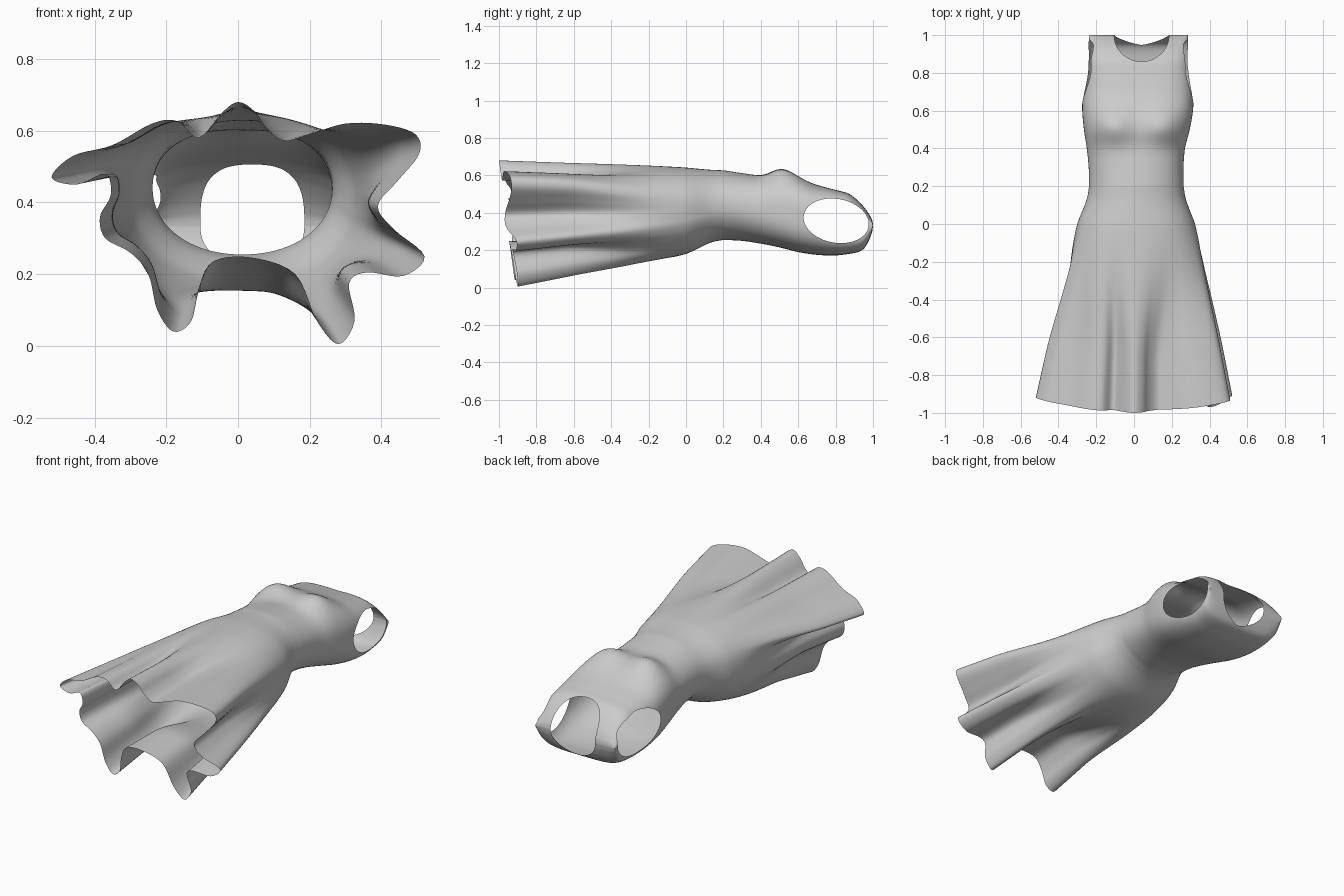
import bpy, bmesh, math
from mathutils import Vector

cube = bpy.data.objects.get("Cube")
if cube:
    bpy.data.objects.remove(cube, do_unlink=True)

N = 200             # points around the dress
SKIRT_RINGS = 60
BODICE_RINGS = 72
WAIST = 0.2

# Bodice sections: y, left x, right x, bottom z, top z, squareness
BODICE = [
    (0.20, -.238, .263, .255, .627, 2.1),
    (0.30, -.240, .262, .250, .612, 2.2),
    (0.40, -.250, .270, .235, .598, 2.4),
    (0.50, -.265, .295, .215, .598, 2.7),
    (0.60, -.274, .312, .190, .583, 2.9),
    (0.70, -.272, .315, .175, .549, 3.1),
    (0.80, -.258, .303, .172, .522, 3.6),
    (0.87, -.250, .293, .180, .502, 4.0),
    (0.92, -.244, .289, .190, .465, 4.0),
    (0.95, -.241, .287, .207, .433, 4.0),
    (0.975, -.239, .286, .245, .400, 3.8),
    (0.99, -.237, .285, .281, .373, 3.5),
    (0.997, -.236, .285, .306, .354, 3.5),
    (1.00, -.235, .285, .333, .333, 3.5),
]

# Wavy hem outline (x, z), clockwise from the top centre
HEM = [
    (0, .68), (.045, .655), (.08, .605), (.13, .572), (.2, .59),
    (.3, .62), (.41, .617), (.495, .59), (.505, .535), (.445, .46),
    (.39, .39), (.435, .325), (.52, .25), (.46, .195), (.36, .205),
    (.31, .175), (.325, .07), (.28, .005), (.22, .07), (.16, .2),
    (.04, .245), (-.07, .235), (-.11, .16), (-.13, .07), (-.18, .04),
    (-.225, .1), (-.25, .2), (-.3, .26), (-.37, .3), (-.385, .36),
    (-.355, .42), (-.37, .48), (-.45, .45), (-.52, .47), (-.46, .53),
    (-.35, .56), (-.24, .62), (-.17, .627), (-.11, .58), (-.045, .65),
]

# How far the skirt has flared, from waist (0) to hem (1)
FLARE = [(0, 0), (.05, .035), (.09, .095), (.18, .25), (.4545, .53), (.727, .775), (1, 1)]


def interp(table, x):
    """Smooth interpolation of table rows by their first column."""
    x = min(max(x, table[0][0]), table[-1][0])
    last = len(table) - 1
    k = 0
    while k < last - 1 and x > table[k + 1][0]:
        k += 1

    def slope(j, c):
        a, b = table[max(j - 1, 0)], table[min(j + 1, last)]
        return (b[c] - a[c]) / (b[0] - a[0])
    p, q = table[k], table[k + 1]
    d = q[0] - p[0]
    s = (x - p[0]) / d
    return [p[c] * (1 + 2 * s) * (1 - s) ** 2 + q[c] * s * s * (3 - 2 * s)
            + d * s * (1 - s) * ((1 - s) * slope(k, c) - s * slope(k + 1, c))
            for c in range(1, len(p))]


def section(y):
    """Centre, half sizes and squareness of the bodice at y."""
    xl, xr, zb, zt, n = interp(BODICE, y)
    return (xl + xr) / 2, (xr - xl) / 2, (zb + zt) / 2, max((zt - zb) / 2, 0), n


def other_half(v, n):
    return max(0.0, 1 - min(abs(v), 1) ** n) ** (1 / n)


def superellipse(a, n):
    """Unit squared-off circle, clockwise from the top."""
    s, c = math.sin(a), math.cos(a)
    r = (abs(s) ** n + abs(c) ** n) ** (-1 / n)
    return r * s, r * c


def bodice_point(a, y):
    xc, w, zc, h, n = section(y)
    s, c = superellipse(a, n)
    x, z = xc + w * s, zc + h * c
    if c > 0:   # broad, soft bust
        for bx in (-.12, .165):
            z += .048 * math.cos(a) * math.exp(-((x - bx) / .11) ** 2 - ((y - .515) / .088) ** 2)
    return Vector((x, y, z))


def hem_point(u):
    """Closed smooth curve through the hem outline."""
    k, t = int(u), u - int(u)
    p = [Vector(HEM[(k + j) % len(HEM)]) for j in (-1, 0, 1, 2)]
    return 0.5 * (2 * p[1] + (p[2] - p[0]) * t + (2 * p[0] - 5 * p[1] + 4 * p[2] - p[3]) * t * t
                  + (3 * p[1] - p[0] - 3 * p[2] + p[3]) * t ** 3)


def skirt_point(i, t):
    a = math.tau * i / N
    hx, hz = hem_point(len(HEM) * i / N)
    # Hem is longest at the top centre and dips on the left side fold
    y_hem = (-.915 - .125 * hz + .2 * hx * hx
             - .045 * math.exp(-((hx - .42) / .12) ** 2 - ((hz - .33) / .13) ** 2))
    # Plain bell near the waist, folds deepening towards the hem
    s, c = superellipse(a, 2.5)
    ex, ez = .01 + .505 * s, .355 + (.335 if c > 0 else .41) * c
    m = min(max((t - .14) / .64, 0), 1)
    m = m * m * (3 - 2 * m)
    f = interp(FLARE, t)[0]
    w = bodice_point(a, WAIST)
    x = w.x + (ex + (hx - ex) * m - w.x) * f
    z = w.z + (ez + (hz - ez) * m - w.z) * f
    return Vector((x, WAIST + (y_hem - WAIST) * t, z))


# Loft the whole dress from hem to shoulders
bm = bmesh.new()
rings = []
for k in range(SKIRT_RINGS, 0, -1):
    rings.append([bm.verts.new(skirt_point(i, k / SKIRT_RINGS)) for i in range(N)])
for k in range(BODICE_RINGS + 1):
    y = WAIST + (1 - WAIST) * (1 - (1 - k / BODICE_RINGS) ** 1.7)
    rings.append([bm.verts.new(bodice_point(math.tau * i / N, y)) for i in range(N)])
for r0, r1 in zip(rings, rings[1:]):
    for i in range(N):
        j = (i + 1) % N
        bm.faces.new((r0[i], r0[j], r1[j], r1[i]))

# Close the shoulder seam
bmesh.ops.remove_doubles(bm, verts=rings[-1], dist=.0005)

# Openings: armhole ellipse seen from the side, neckline seen from the top
ARM_Y, ARM_RY, ARM_RZ = .803, .174, .118
NECK_X, NECK_R = .04, .145


def arm_z(y):
    return .357 - .1 * (y - ARM_Y)


def arm_dist(p):
    return math.hypot((p.y - ARM_Y) / ARM_RY, (p.z - arm_z(p.y)) / ARM_RZ)


def neck_dist(p):
    """Deep round neckline on the front, shallow on the back."""
    depth, e = (.14, 2) if p.z > section(p.y)[2] else (.052, 1.3)
    return (abs((p.x - NECK_X) / NECK_R) ** e + abs((p.y - 1) / depth) ** e) ** (1 / e)


def snap_arm(p):
    d = arm_dist(p)
    y = ARM_Y + (p.y - ARM_Y) / d
    z = arm_z(y) + (p.z - arm_z(p.y)) / d
    xc, w, zc, h, n = section(y)
    side = 1 if p.x > xc else -1
    return Vector((xc + side * w * other_half((z - zc) / max(h, 1e-4), n), y, z))


def snap_neck(p):
    d = neck_dist(p)
    x, y = NECK_X + (p.x - NECK_X) / d, min(1, 1 + (p.y - 1) / d)
    side = 1 if p.z > section(p.y)[2] else -1
    xc, w, zc, h, n = section(y)
    return Vector((x, y, zc + side * h * other_half((x - xc) / w, n)))


def cut(inside, snap):
    """Remove the faces inside an opening and fit its rim to the outline."""
    faces = [f for f in bm.faces if inside(f.calc_center_median())]
    rim = {v for f in faces for v in f.verts}
    bmesh.ops.delete(bm, geom=faces, context='FACES')
    for v in rim:
        if v.is_valid:
            v.co = snap(v.co)


cut(lambda p: p.y > .6 and abs(p.x - .025) > .17 and arm_dist(p) < 1, snap_arm)
cut(lambda p: p.y > .8 and neck_dist(p) < 1, snap_neck)

# Outward normals
bmesh.ops.recalc_face_normals(bm, faces=bm.faces[:])
axis = Vector((.02, 0, .4))
out = 0
for f in bm.faces:
    d = f.calc_center_median() - axis
    out += f.calc_area() * (f.normal.x * d.x + f.normal.z * d.z)
if out < 0:
    bmesh.ops.reverse_faces(bm, faces=bm.faces[:])

mesh = bpy.data.meshes.new("dress")
bm.to_mesh(mesh)
bm.free()
mesh.shade_smooth()
dress = bpy.data.objects.new("dress", mesh)
bpy.context.collection.objects.link(dress)

# Plain grey cloth
cloth = bpy.data.materials.new("grey cloth")
cloth.use_nodes = True
cloth.diffuse_color = (.6, .6, .6, 1)
bsdf = cloth.node_tree.nodes["Principled BSDF"]
bsdf.inputs["Base Color"].default_value = (.6, .6, .6, 1)
bsdf.inputs["Roughness"].default_value = .8
mesh.materials.append(cloth)
